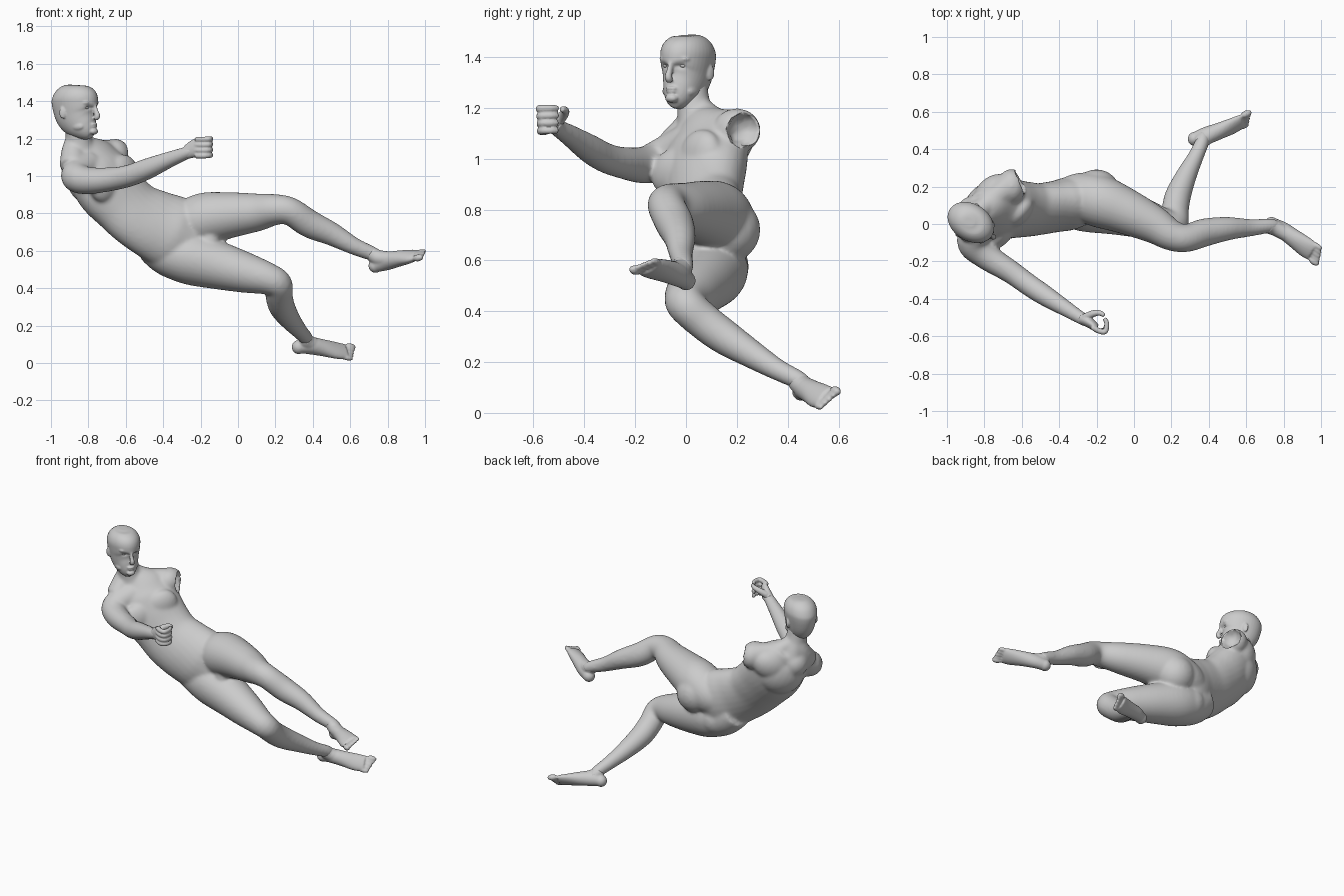
import bpy, bmesh, math, random
from mathutils import Vector as V, Matrix

random.seed(3)
grey = bpy.data.materials.new("plain grey")
grey.diffuse_color = (0.6, 0.6, 0.6, 1)


def catmull(a, b, c, d, t):
    return [0.5 * (2*q + (r-p)*t + (2*p-5*q+4*r-s)*t*t + (3*q-p-3*r+s)*t**3)
            for p, q, r, s in zip(a, b, c, d)]


def loft(bm, rows, lat=None, steps=5, sides=28):
    """Closed elliptical tube; a row is x,y,z,half width[,half depth[,side vector]]."""
    full = []
    for r in rows:
        r = list(r)
        if len(r) == 4:
            r.append(r[3])
        full.append(r + list(lat) if len(r) == 5 else r)
    n, pts = len(full), []
    for i in range(n - 1):
        q = [full[max(i-1, 0)], full[i], full[i+1], full[min(i+2, n-1)]]
        pts += [catmull(*q, k / steps) for k in range(steps)]
    pts.append(full[-1])
    rings = []
    for i, p in enumerate(pts):
        t = (V(pts[min(i+1, len(pts)-1)][:3]) - V(pts[max(i-1, 0)][:3])).normalized()
        d = t.cross(V(p[5:8])).normalized()
        s = d.cross(t)
        ring = []
        for k in range(sides):
            a = 2 * math.pi * k / sides
            ring.append(bm.verts.new(V(p[:3]) + s*p[3]*math.cos(a) + d*p[4]*math.sin(a)))
        rings.append(ring)
    for a, b in zip(rings, rings[1:]):
        for k in range(sides):
            m = (k + 1) % sides
            bm.faces.new((a[k], a[m], b[m], b[k]))
    bm.faces.new(rings[0][::-1])
    bm.faces.new(rings[-1])


def blob(bm, c, radii, axes=None):
    """Ellipsoid with its three axes given as vectors."""
    if isinstance(radii, (int, float)):
        radii = (radii,) * 3
    rot = Matrix(axes).transposed().to_4x4() if axes else Matrix.Identity(4)
    bmesh.ops.create_uvsphere(bm, u_segments=24, v_segments=14, radius=1,
                              matrix=Matrix.Translation(c) @ rot @ Matrix.Diagonal((*radii, 1)))


def frame(f, side):
    f = V(f).normalized()
    u = f.cross(V(side)).normalized()
    return f, u.cross(f), u


def finish(bm, name, voxel, smooth=4, cutter=None):
    """Fuse the overlapping forms into one smooth skin."""
    bmesh.ops.recalc_face_normals(bm, faces=bm.faces)
    me = bpy.data.meshes.new(name)
    bm.to_mesh(me)
    bm.free()
    ob = bpy.data.objects.new(name, me)
    bpy.context.collection.objects.link(ob)
    m = ob.modifiers.new("fuse", 'REMESH')
    m.mode, m.voxel_size = 'VOXEL', voxel
    m = ob.modifiers.new("soften", 'SMOOTH')
    m.factor, m.iterations = 0.5, smooth
    if cutter:
        m = ob.modifiers.new("hollow", 'BOOLEAN')
        m.operation, m.object, m.solver = 'DIFFERENCE', cutter, 'EXACT'
    bpy.context.view_layer.update()
    new = bpy.data.meshes.new_from_object(ob.evaluated_get(bpy.context.evaluated_depsgraph_get()))
    ob.modifiers.clear()
    ob.data = new
    new.materials.clear()
    new.materials.append(grey)
    new.polygons.foreach_set("use_smooth", [True] * len(new.polygons))
    return ob


# ---- torso, legs and the raised right arm ----
bm = bmesh.new()
loft(bm, [(-.21, .11, .64, .14, .10, .5, .15, .85), (-.33, .11, .685, .20, .14, .52, .2, .83),
          (-.44, .09, .735, .197, .13, .56, .38, .7), (-.54, .075, .79, .188, .125, .57, .5, .64),
          (-.615, .075, .855, .188, .13, .57, .57, .58), (-.695, .075, .94, .198, .14, .58, .63, .52),
          (-.755, .08, 1.03, .188, .135, .6, .7, .4), (-.79, .08, 1.09, .16, .11, .6, .72, .35),
          (-.83, .07, 1.14, .10, .085, .6, .74, .3)])
loft(bm, [(-.83, .06, 1.08, .10), (-.845, .045, 1.15, .08), (-.855, .03, 1.21, .067),
          (-.865, .02, 1.29, .064)], (.54, .84, 0))
loft(bm, [(-.36, .13, .71, .115), (-.28, .145, .73, .13), (-.18, .12, .77, .14), (-.05, .07, .79, .124),
          (.10, 0, .805, .102), (.20, -.06, .82, .083), (.28, -.075, .81, .075), (.38, -.045, .745, .075),
          (.50, -.025, .69, .063), (.62, -.02, .625, .047), (.72, -.01, .583, .039), (.76, -.01, .56, .036)],
     (0, 1, .3))
loft(bm, [(-.46, .11, .65, .11), (-.37, .11, .59, .127), (-.25, .10, .56, .143), (-.10, .07, .52, .128),
          (.05, .03, .48, .107), (.16, 0, .45, .086), (.215, .005, .42, .076), (.22, .07, .36, .073),
          (.235, .15, .30, .070), (.28, .26, .23, .056), (.33, .36, .17, .043), (.365, .44, .13, .038),
          (.37, .475, .10, .036)], (.8, -.5, .4))
loft(bm, [(-.80, .02, 1.06, .085), (-.865, -.09, 1.0, .083), (-.80, -.165, .975, .073),
          (-.66, -.255, .985, .062), (-.57, -.32, 1.005, .059), (-.48, -.38, 1.04, .056),
          (-.36, -.455, 1.09, .043), (-.27, -.51, 1.125, .034), (-.235, -.52, 1.14, .034)], (0, 0, 1))
loft(bm, [(-.87, .04, 1.20, .05), (-.88, .02, 1.13, .065), (-.88, -.04, 1.05, .075)], (.54, .84, 0))   # neck slopes
loft(bm, [(-.84, .06, 1.19, .05), (-.77, .12, 1.14, .06), (-.67, .20, 1.12, .075)], (0, 0, 1))
chest = frame((.7, -.68, .1), (.6, .65, .45))
blob(bm, (-.79, .105, .99), (.105, .15, .14), chest)                     # upper back
blob(bm, (-.76, .16, 1.06), (.085, .13, .10), chest)
for c, r in [((-.20, .165, .72), .128), ((-.33, .14, .575), .108),       # glutes
             ((-.86, .06, 1.06), .09),                                   # shoulder blade
             ((-.655, .20, 1.11), (.078, .095, .088)),                   # open shoulder
             ((-.15, .05, .66), .05)]:
    blob(bm, c, r)
for s in (-1, 1):                                                        # chest muscles
    blob(bm, V((-.665, .0, .985)) + chest[1] * .085 * s, (.055, .10, .09), chest)

# hollow torn end of the left shoulder
cb = bmesh.new()
blob(cb, (-.565, .235, 1.115), (.10, .08, .075))
for v in cb.verts:
    v.co += V((random.uniform(-1, 1), random.uniform(-1, 1), random.uniform(-1, 1))) * .005
cm = bpy.data.meshes.new("shoulder_cutter")
cb.to_mesh(cm)
cb.free()
cutter = bpy.data.objects.new("shoulder_cutter", cm)
cutter.hide_render = True
bpy.context.collection.objects.link(cutter)
finish(bm, "body", .009, 14, cutter)
bpy.data.objects.remove(cutter)

# ---- feet ----
def foot(name, rows, lat, big, shin):
    bm = bmesh.new()
    loft(bm, rows, lat)
    blob(bm, rows[0][:3], .038)
    loft(bm, [shin, tuple(V(shin[:3]).lerp(V(rows[1][:3]), .6)) + (.042,),
              tuple(V(rows[2][:3])) + (.036,)], lat)                     # ankle and instep
    end = V(rows[-1][:3])
    f, side, up = frame(end - V(rows[-3][:3]), lat)
    for k in range(5):                                                   # toes, big one first
        r = .019 if k == 0 else .0135
        c = end + side * big * (.042 - .0215 * k) + f * (.034 - .007 * k)
        blob(bm, c, (.032, r, r), (f, side, up))
    finish(bm, name, .006, 4)


foot("left_foot", [(.735, 0, .52, .036, .036), (.79, -.03, .542, .043, .048), (.86, -.08, .558, .050, .042),
                   (.92, -.125, .568, .057, .032), (.955, -.148, .575, .054, .022)], (.48, .74, .43), -1,
     (.71, -.012, .588, .038))
foot("right_foot", [(.325, .455, .085, .035, .035), (.38, .47, .093, .045, .048), (.45, .495, .082, .048, .042),
                    (.52, .522, .068, .054, .031), (.575, .548, .06, .052, .022)], (-.3, .55, .75), 1,
     (.36, .43, .135, .038))

# ---- curled right hand ----
bm = bmesh.new()
loft(bm, [(-.28, -.505, 1.12, .033, .031), (-.25, -.52, 1.138, .044, .029), (-.22, -.54, 1.15, .052, .025),
          (-.20, -.555, 1.152, .047, .018)], (0, 0, 1))
for k in range(4):
    z, e = 1.108 + .029 * k, .004 * k
    loft(bm, [(-.225, -.55, z, .015), (-.185, -.572, z, .015), (-.153, -.562 - e, z + .002, .0145),
              (-.146, -.53, z + .003, .0135), (-.158, -.505, z + .003, .012)], (0, 0, 1), 4, 12)
loft(bm, [(-.26, -.50, 1.15, .022), (-.22, -.48, 1.175, .019), (-.185, -.475, 1.19, .015),
          (-.158, -.49, 1.195, .011)], (0, 0, 1), 4, 14)
finish(bm, "right_hand", .005, 2)

# ---- head ----
F, S, U = V((.841, -.541, 0)), V((.541, .841, 0)), V((0, 0, 1))
O = V((-.872, .008, 0))


def at(f, s, z):
    return O + F * f + S * s + U * z


bm = bmesh.new()
prof = [(1.222, .108, .026, .026), (1.232, .094, .048, .044), (1.255, .068, .074, .064),
        (1.29, .035, .104, .079), (1.33, .012, .124, .088), (1.38, .002, .133, .096),
        (1.42, -.002, .131, .098), (1.455, -.006, .110, .085), (1.478, -.008, .076, .06), (1.487, -.008, .03, .024)]
loft(bm, [(*at(f, 0, z), w, d) for z, f, d, w in prof], tuple(S), 5, 40)
axes = (F, S, U)
loft(bm, [(*at(.122, 0, 1.385), .010, .012), (*at(.134, 0, 1.345), .011, .014),
          (*at(.143, 0, 1.320), .015, .016), (*at(.13, 0, 1.304), .014, .012)], tuple(S), 4, 16)   # nose
blob(bm, at(.122, 0, 1.277), (.016, .026, .008), axes)                   # lips
blob(bm, at(.121, 0, 1.264), (.015, .022, .008), axes)
blob(bm, at(.119, 0, 1.238), (.023, .028, .018), axes)                   # chin
for s in (-1, 1):
    blob(bm, at(.096, .036 * s, 1.392), (.025, .034, .012), axes)        # brow
    blob(bm, at(.05, .058 * s, 1.265), (.04, .016, .022), axes)          # jaw corner
    tilt = (F + S * s * -.3).normalized()
    out = U.cross(tilt).normalized()
    blob(bm, at(-.018, .093 * s, 1.338), (.02, .009, .032), (tilt, out, U))   # ear
head = finish(bm, "head", .005, 5)
for v in head.data.vertices:                                             # press in eye sockets
    p = v.co - O
    f, s, z = p.dot(F), abs(p.dot(S)), p.z
    if f > .05:
        g = math.exp(-((s - .038) / .018) ** 2 - ((z - 1.368) / .012) ** 2)
        v.co -= F * .011 * g
bm = bmesh.new()
for s in (-1, 1):
    blob(bm, at(.095, .037 * s, 1.367), (.014, .017, .0115), axes)
finish(bm, "eyes", .004, 1)
